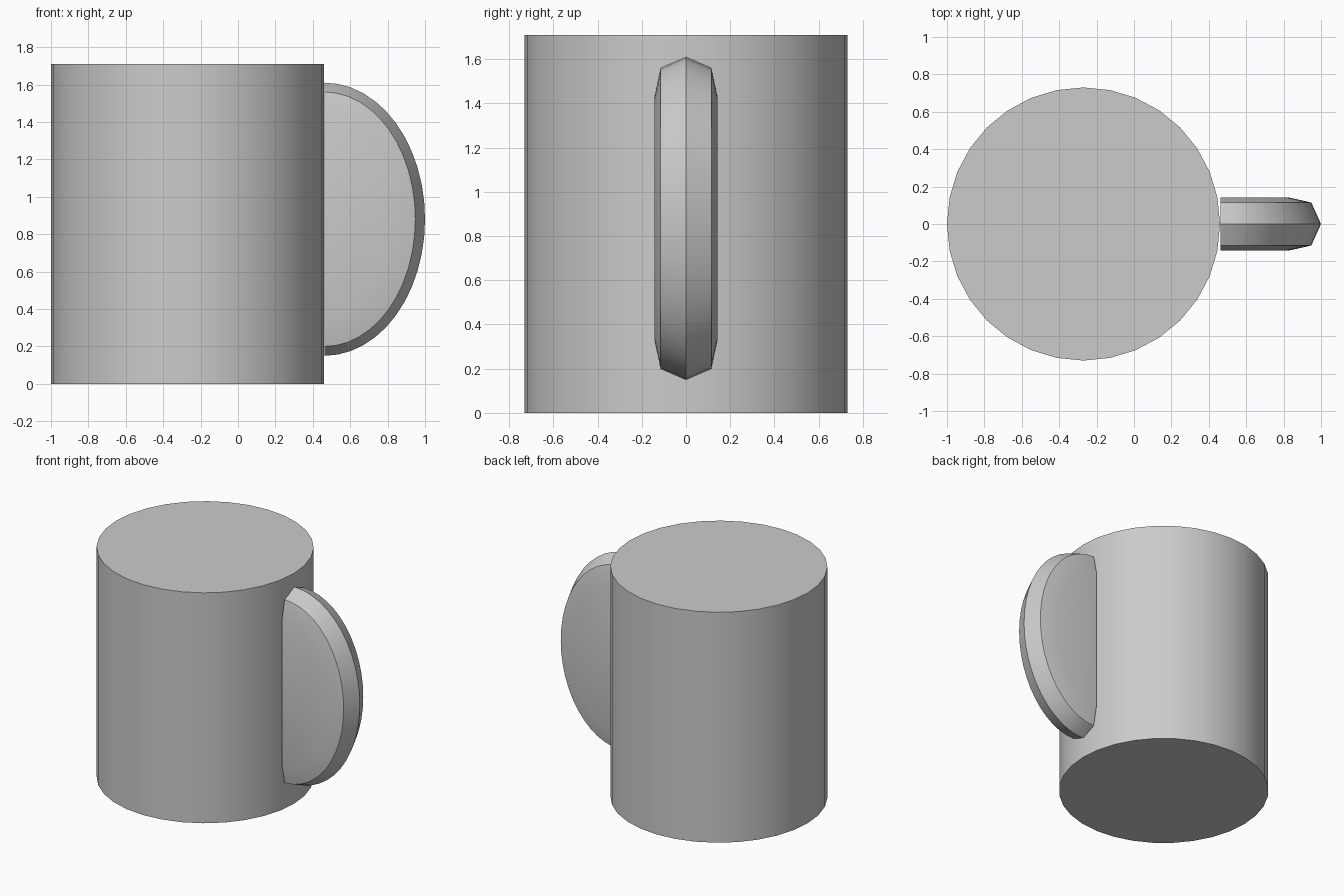
import bpy, bmesh, math

cube = bpy.data.objects.get("Cube")
if cube:
    bpy.data.objects.remove(cube, do_unlink=True)

# Single plain grey
GREY = (0.6, 0.6, 0.6, 1)
mat = bpy.data.materials.new("light_grey")
mat.use_nodes = True
mat.diffuse_color = GREY
mat.node_tree.nodes["Principled BSDF"].inputs["Base Color"].default_value = GREY


def finish(obj):
    obj.data.materials.append(mat)
    bpy.ops.object.select_all(action="DESELECT")
    obj.select_set(True)
    bpy.context.view_layer.objects.active = obj
    bpy.ops.object.shade_smooth_by_angle(angle=math.radians(30))


# Mug body: closed cylinder
RADIUS, HEIGHT, BODY_X = 0.73, 1.71, -0.27
bpy.ops.mesh.primitive_cylinder_add(
    vertices=32, radius=RADIUS, depth=HEIGHT, location=(BODY_X, 0, HEIGHT / 2))
body = bpy.context.object
body.name = "mug_body"
finish(body)

# Handle: solid half-ellipse with a bevelled rim, one arc per rim line
STEPS = 24
rim = [(-0.143, 0.36, 0.55), (-0.115, 0.485, 0.68), (0, 0.537, 0.73),
       (0.115, 0.485, 0.68), (0.143, 0.36, 0.55)]  # y, reach, half height
bm = bmesh.new()
arcs = []
for y, reach, half in rim:
    angles = [math.pi * (i / STEPS - 0.5) for i in range(STEPS + 1)]
    arcs.append([bm.verts.new((reach * math.cos(a), y, half * math.sin(a)))
                 for a in angles])
for a, b in zip(arcs, arcs[1:]):
    for i in range(STEPS):
        bm.faces.new((a[i], a[i + 1], b[i + 1], b[i]))
# Flat sides and the flat end against the body
bm.faces.new(arcs[0])
bm.faces.new(arcs[-1])
bm.faces.new([a[0] for a in arcs] + [a[-1] for a in reversed(arcs)])
bmesh.ops.recalc_face_normals(bm, faces=bm.faces)
mesh = bpy.data.meshes.new("handle")
bm.to_mesh(mesh)
bm.free()
handle = bpy.data.objects.new("handle", mesh)
handle.location = (0.463, 0, 0.88)
bpy.context.collection.objects.link(handle)
finish(handle)
